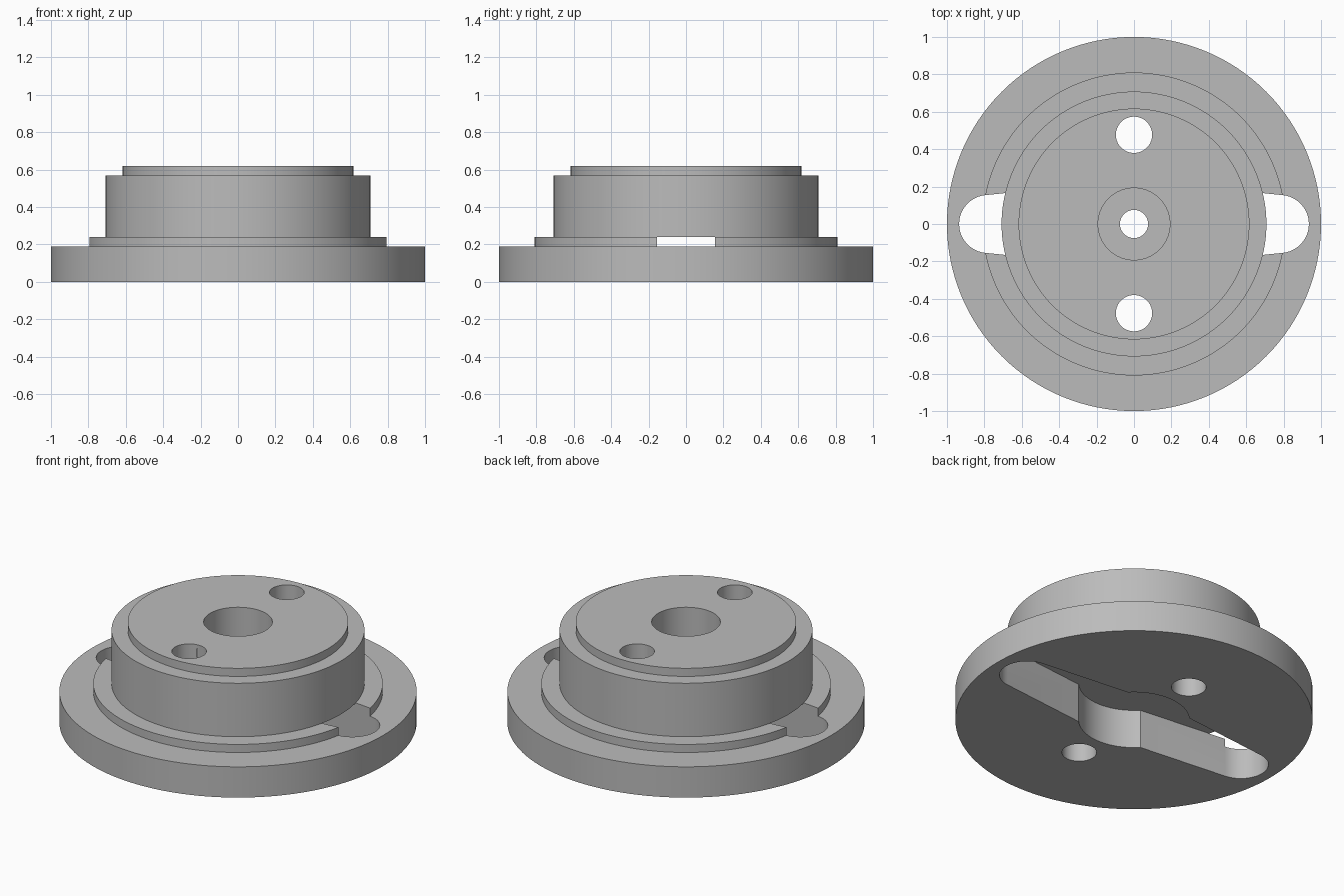
import bpy
import bmesh
from math import cos, sin, pi, atan2, radians, sqrt

cube = bpy.data.objects.get("Cube")
if cube:
    bpy.data.objects.remove(cube, do_unlink=True)

SEGMENTS = 128
JOINT = 0.24        # height where the hub sits on the flange
HOLE_Y = 0.477      # screw hole offset

metal = bpy.data.materials.new("plain grey")
metal.use_nodes = True
grey = (0.5, 0.5, 0.5, 1)
metal.diffuse_color = grey
metal.node_tree.nodes["Principled BSDF"].inputs["Base Color"].default_value = grey


def finish_mesh(name, bm):
    bmesh.ops.recalc_face_normals(bm, faces=bm.faces)
    mesh = bpy.data.meshes.new(name)
    bm.to_mesh(mesh)
    bm.free()
    mesh.materials.append(metal)
    obj = bpy.data.objects.new(name, mesh)
    bpy.context.collection.objects.link(obj)
    return obj


def lathe(name, profile, ring=False):
    """Turn a radius/height profile around z; a ring profile closes on itself."""
    bm = bmesh.new()
    loops = []
    for r, z in profile:
        loops.append([bm.verts.new((r * cos(2 * pi * i / SEGMENTS),
                                    r * sin(2 * pi * i / SEGMENTS), z))
                      for i in range(SEGMENTS)])
    pairs = list(zip(loops, loops[1:]))
    if ring:
        pairs.append((loops[-1], loops[0]))
    else:
        bm.faces.new(loops[0])
        bm.faces.new(loops[-1])
    for a, b in pairs:
        for i in range(SEGMENTS):
            j = (i + 1) % SEGMENTS
            bm.faces.new((a[i], a[j], b[j], b[i]))
    return finish_mesh(name, bm)


def prism(name, outline, low, high):
    bm = bmesh.new()
    face = bm.faces.new([bm.verts.new((x, y, low)) for x, y in outline])
    top = bmesh.ops.extrude_face_region(bm, geom=[face])["geom"]
    for v in top:
        if isinstance(v, bmesh.types.BMVert):
            v.co.z = high
    return finish_mesh(name, bm)


def arc(cx, cy, r, start, end, steps):
    return [(cx + r * cos(start + (end - start) * i / steps),
             cy + r * sin(start + (end - start) * i / steps)) for i in range(steps + 1)]


def cut(obj, cutter):
    mod = obj.modifiers.new("cut", "BOOLEAN")
    mod.operation = "DIFFERENCE"
    mod.solver = "EXACT"
    mod.object = cutter
    bpy.context.view_layer.objects.active = obj
    bpy.ops.object.modifier_apply(modifier=mod.name)


# Wide base disc with its low flange
base = lathe("base_flange", [(1, 0), (1, 0.19), (0.81, 0.19), (0.81, JOINT), (0, JOINT)][:4])

# Raised hub with a stepped top and a counterbored centre hole
hub = lathe("hub", [(0.075, JOINT), (0.708, JOINT), (0.708, 0.57), (0.617, 0.57),
                    (0.617, 0.62), (0.192, 0.62), (0.192, 0.31), (0.075, 0.31)], ring=True)

# Two-armed slot: round middle, tapered arms, rounded tips
tip_x, tip_r, mid_r = 0.78, 0.155, 0.31
tilt = radians(6)
root_x = 0.225
root_a = atan2(sqrt(mid_r ** 2 - root_x ** 2), root_x)
outline = (arc(tip_x, 0, tip_r, tilt - pi / 2, pi / 2 - tilt, 24)
           + arc(0, 0, mid_r, root_a, pi - root_a, 20)
           + arc(-tip_x, 0, tip_r, pi / 2 + tilt, 3 * pi / 2 - tilt, 24)
           + arc(0, 0, mid_r, pi + root_a, 2 * pi - root_a, 20))
cutters = [prism("slot_cutter", outline, -0.1, 0.4)]
cut(base, cutters[0])

# Screw holes through both parts
for side in (-1, 1):
    drill = prism("screw_hole_cutter", arc(0, side * HOLE_Y, 0.097, 0, 2 * pi * 47 / 48, 47), -0.1, 0.8)
    cutters.append(drill)
    cut(base, drill)
    cut(hub, drill)

for cutter in cutters:
    bpy.data.objects.remove(cutter, do_unlink=True)

# Smooth round walls, crisp edges
bpy.ops.object.select_all(action="DESELECT")
for part in (base, hub):
    part.select_set(True)
bpy.context.view_layer.objects.active = base
bpy.ops.object.shade_smooth_by_angle(angle=radians(30))
